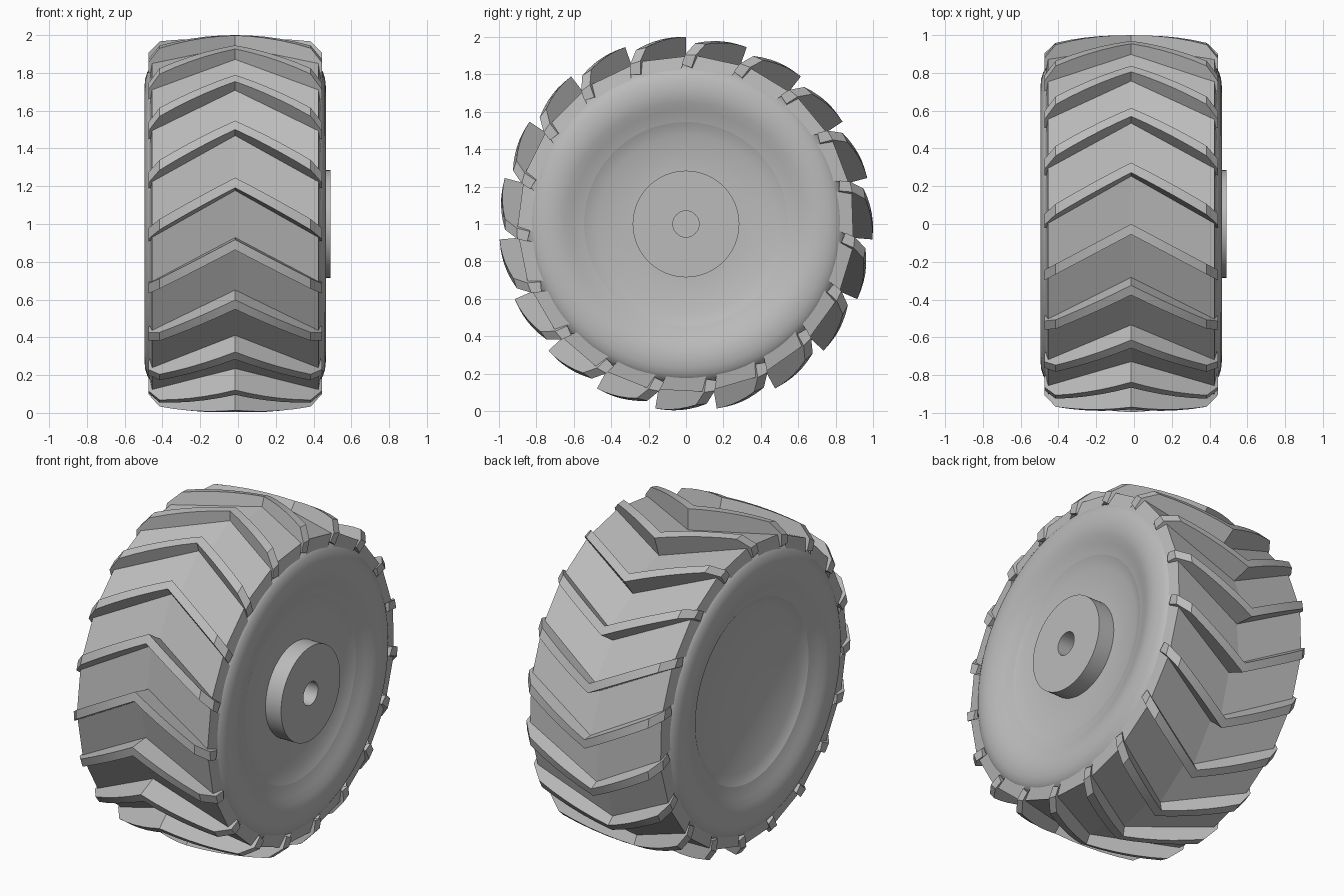
import bpy, bmesh, math
from mathutils import Matrix, Vector

cube = bpy.data.objects.get("Cube")
if cube:
    bpy.data.objects.remove(cube, do_unlink=True)

OFFSET = -0.015          # tyre centre plane along the axle
LUGS = 19
STEP = math.tau / LUGS
SWEEP = 0.53             # backward slope of the chevron arms
LUG_WIDTH = 0.055
LUG_END = 0.46

grey = bpy.data.materials.new("plain grey")
grey.use_nodes = True
colour = (0.5, 0.5, 0.5, 1)
grey.diffuse_color = colour
grey.node_tree.nodes["Principled BSDF"].inputs["Base Color"].default_value = colour


def finish(bm, name, angle):
    """Weld, place on the ground and shade a part."""
    bmesh.ops.remove_doubles(bm, verts=bm.verts, dist=0.0001)
    bmesh.ops.recalc_face_normals(bm, faces=bm.faces)
    bmesh.ops.translate(bm, verts=bm.verts, vec=(0, 0, 1))
    mesh = bpy.data.meshes.new(name)
    bm.to_mesh(mesh)
    bm.free()
    mesh.materials.append(grey)
    obj = bpy.data.objects.new(name, mesh)
    bpy.context.collection.objects.link(obj)
    bpy.ops.object.select_all(action="DESELECT")
    obj.select_set(True)
    bpy.context.view_layer.objects.active = obj
    bpy.ops.object.shade_smooth_by_angle(angle=math.radians(angle))
    return obj


def revolve(name, profile, steps=96, angle=35):
    """Turn an (x, radius) profile around the axle."""
    bm = bmesh.new()
    verts = [bm.verts.new((x, 0, r)) for x, r in profile]
    edges = [bm.edges.new(pair) for pair in zip(verts, verts[1:])]
    bmesh.ops.spin(bm, geom=verts + edges, cent=(0, 0, 0), axis=(1, 0, 0),
                   angle=math.tau, steps=steps, use_duplicate=False)
    return finish(bm, name, angle)


# Tyre carcass: rounded shoulders, bulging sidewalls and a rolled inner lip
side = [(0.43, 0.545), (0.437, 0.57), (0.452, 0.61), (0.468, 0.65), (0.478, 0.69),
        (0.48, 0.73), (0.476, 0.77), (0.465, 0.805), (0.445, 0.835), (0.41, 0.855)]
right = [(x + OFFSET, r) for x, r in side]
left = [(OFFSET - x, r) for x, r in reversed(side)]
revolve("tyre_carcass", right + left)

# Wheel: dished rim with a raised hub and a bore in it, flat disc at the back
revolve("wheel_rim", [(0.415, 0.545), (0.385, 0.475), (0.385, 0.28)])
revolve("hub", [(0.385, 0.285), (0.49, 0.285), (0.49, 0.07), (0.3, 0.07), (0.3, 0)])
revolve("back_disc", [(-0.445, 0.545), (-0.41, 0.49), (-0.41, 0)])


def crown(x):
    """Tread radius across the tyre, falling away at the shoulder."""
    x = abs(x)
    return 1 - 0.2 * x * x if x <= 0.4 else 0.968 - (x - 0.4) * 1.05


def on_crown(x, y):
    return Vector((x, y, math.sqrt(crown(x) ** 2 - y * y)))


def add_strip(bm, rows, turn, close=False):
    """Bridge consecutive rows of points after turning them around the axle."""
    made = [[bm.verts.new(turn @ p) for p in row] for row in rows]
    for a, b in zip(made, made[1:]):
        count = len(a) if close else len(a) - 1
        for i in range(count):
            j = (i + 1) % len(a)
            bm.faces.new((a[i], a[j], b[j], b[i]))
    return made


# Chevron lugs, each a swept block with a crowned top
bm = bmesh.new()
shift = Matrix.Translation((OFFSET, 0, 0))
stations = [0.08 * i for i in range(6)] + [LUG_END]
stations = [-x for x in reversed(stations[1:])] + stations
for k in range(LUGS):
    turn = shift @ Matrix.Rotation(-STEP * k, 4, "X")
    rows = []
    for x in stations:
        lead = -SWEEP * abs(x)
        tail = lead - LUG_WIDTH
        rows.append([Vector((x, lead, 0.8)), on_crown(x, lead),
                     on_crown(x, tail), Vector((x, tail, 0.8))])
    made = add_strip(bm, rows, turn, close=True)
    bm.faces.new(made[0])
    bm.faces.new(made[-1])
finish(bm, "tread_lugs", 25)

# Sloping flat panels filling the spaces between the lugs
bm = bmesh.new()
ahead = Matrix.Rotation(-STEP, 4, "X")
for k in range(LUGS):
    turn = shift @ Matrix.Rotation(-STEP * k, 4, "X")
    for s in (-1, 1):
        rows = []
        for x, front_z, rear_z in ((0, 0.87, 0.94), (0.44, 0.87, 0.85), (0.455, 0.78, 0.76)):
            y = -SWEEP * x
            rows.append([Vector((s * x, y, front_z)),
                         ahead @ Vector((s * x, y - LUG_WIDTH, rear_z))])
        add_strip(bm, rows, turn)
finish(bm, "tread_panels", 5)
